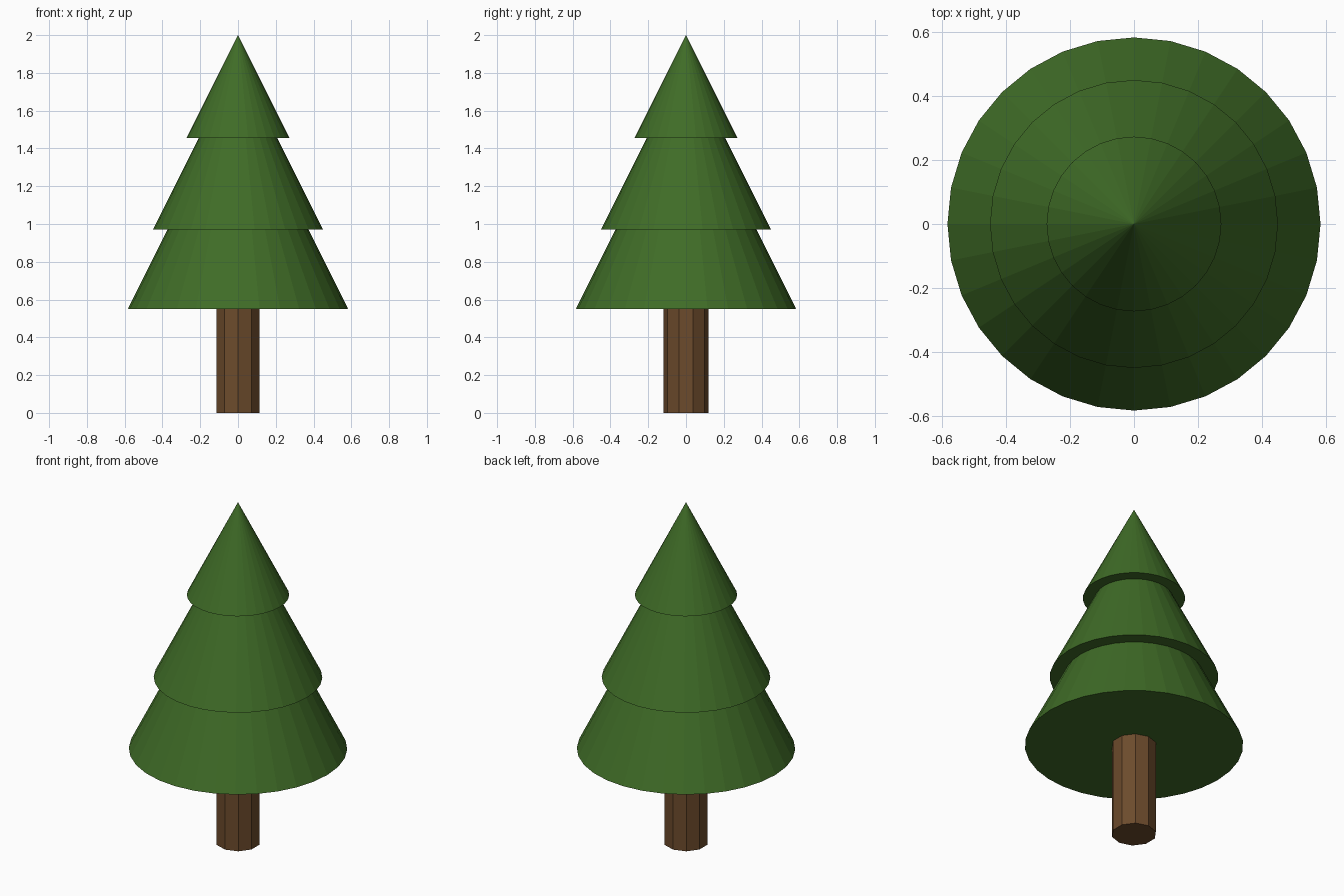
import bpy

if "Cube" in bpy.data.objects:
    bpy.data.objects.remove(bpy.data.objects["Cube"])


def material(name, color):
    mat = bpy.data.materials.new(name)
    mat.diffuse_color = (*color, 1.0)
    mat.use_nodes = True
    mat.node_tree.nodes["Principled BSDF"].inputs["Base Color"].default_value = mat.diffuse_color
    return mat


green = material("needle_green", (0.05, 0.15, 0.02))
brown = material("bark_brown", (0.15, 0.07, 0.025))

# Trunk: ten-sided column, its top tucked just inside the lowest tier
trunk_height = 0.56
bpy.ops.mesh.primitive_cylinder_add(vertices=10, radius=0.12, depth=trunk_height,
                                    location=(0, 0, trunk_height / 2))
trunk = bpy.context.object
trunk.name = "trunk"
trunk.data.materials.append(brown)

# Foliage: three overlapping flat-shaded cones (name, radius, base z, tip z)
tiers = [
    ("lower_foliage", 0.583, 0.55, 1.72),
    ("middle_foliage", 0.45, 0.97, 1.87),
    ("upper_foliage", 0.273, 1.455, 2.0),
]
for name, radius, base, tip in tiers:
    bpy.ops.mesh.primitive_cone_add(vertices=32, radius1=radius, radius2=0,
                                    depth=tip - base,
                                    location=(0, 0, (base + tip) / 2))
    cone = bpy.context.object
    cone.name = name
    cone.data.materials.append(green)
